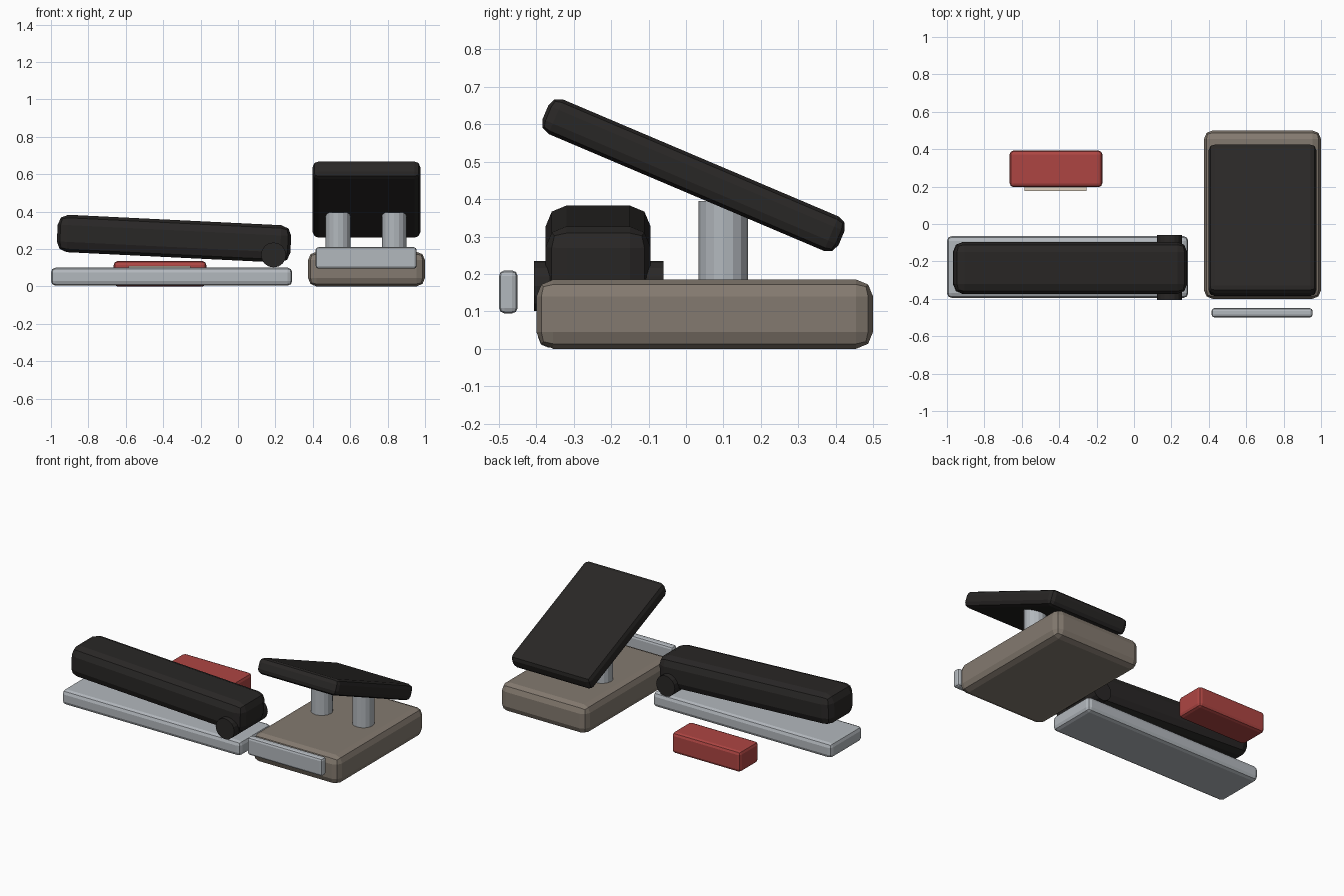
import bpy
from math import radians

if "Cube" in bpy.data.objects:
    bpy.data.objects.remove(bpy.data.objects["Cube"])


def material(name, rgb):
    m = bpy.data.materials.new(name)
    m.diffuse_color = (*rgb, 1)
    m.use_nodes = True
    m.node_tree.nodes["Principled BSDF"].inputs["Base Color"].default_value = m.diffuse_color
    return m


BLACK = material("black_plastic", (0.022, 0.020, 0.019))
STEEL = material("steel", (0.45, 0.48, 0.51))
TAUPE = material("taupe", (0.23, 0.195, 0.16))
RED = material("red_card", (0.42, 0.06, 0.055))
CREAM = material("cream_paper", (0.75, 0.66, 0.54))


def block(name, center, size, bevel, mat, rot=(0, 0, 0), segments=2):
    bpy.ops.mesh.primitive_cube_add(size=1, location=center)
    ob = bpy.context.object
    ob.name = name
    ob.scale = size
    bpy.ops.object.transform_apply(location=False, rotation=False, scale=True)
    ob.rotation_euler = rot
    if bevel:
        b = ob.modifiers.new("rounded_edges", 'BEVEL')
        b.width, b.segments = bevel, segments
    ob.data.materials.append(mat)
    return ob


def rod(name, center, radius, length, mat, rot=(0, 0, 0)):
    bpy.ops.mesh.primitive_cylinder_add(vertices=16, radius=radius, depth=length,
                                        location=center, rotation=rot)
    ob = bpy.context.object
    ob.name = name
    ob.data.materials.append(mat)
    return ob


# Stapler: base plate, tilted arm and hinge pin
block("stapler_base", (-0.355, -0.23, 0.052), (1.29, 0.33, 0.096), 0.025, STEEL)
block("stapler_arm", (-0.342, -0.235, 0.255), (1.25, 0.28, 0.20), 0.055, BLACK,
      (0, radians(2.8), 0))
rod("stapler_hinge", (0.19, -0.233, 0.168), 0.067, 0.346, BLACK, (radians(90), 0, 0))

# Hole punch: base, two posts, sloping lever and front paper guide
block("punch_base", (0.687, 0.05, 0.0925), (0.625, 0.90, 0.185), 0.045, TAUPE)
for side, x in (("left", 0.535), ("right", 0.835)):
    rod("punch_post_" + side, (x, 0.1, 0.275), 0.066, 0.24, STEEL)
block("punch_lever", (0.687, 0.02, 0.464), (0.575, 0.86, 0.10), 0.03, BLACK,
      (radians(-23), 0, 0))
block("paper_guide", (0.685, -0.475, 0.152), (0.54, 0.05, 0.115), 0.015, STEEL)

# Staple box with paper label on its front
block("staple_box", (-0.417, 0.295, 0.0675), (0.495, 0.195, 0.135), 0.02, RED)
block("box_label", (-0.42, 0.19, 0.072), (0.33, 0.025, 0.075), 0, CREAM)
